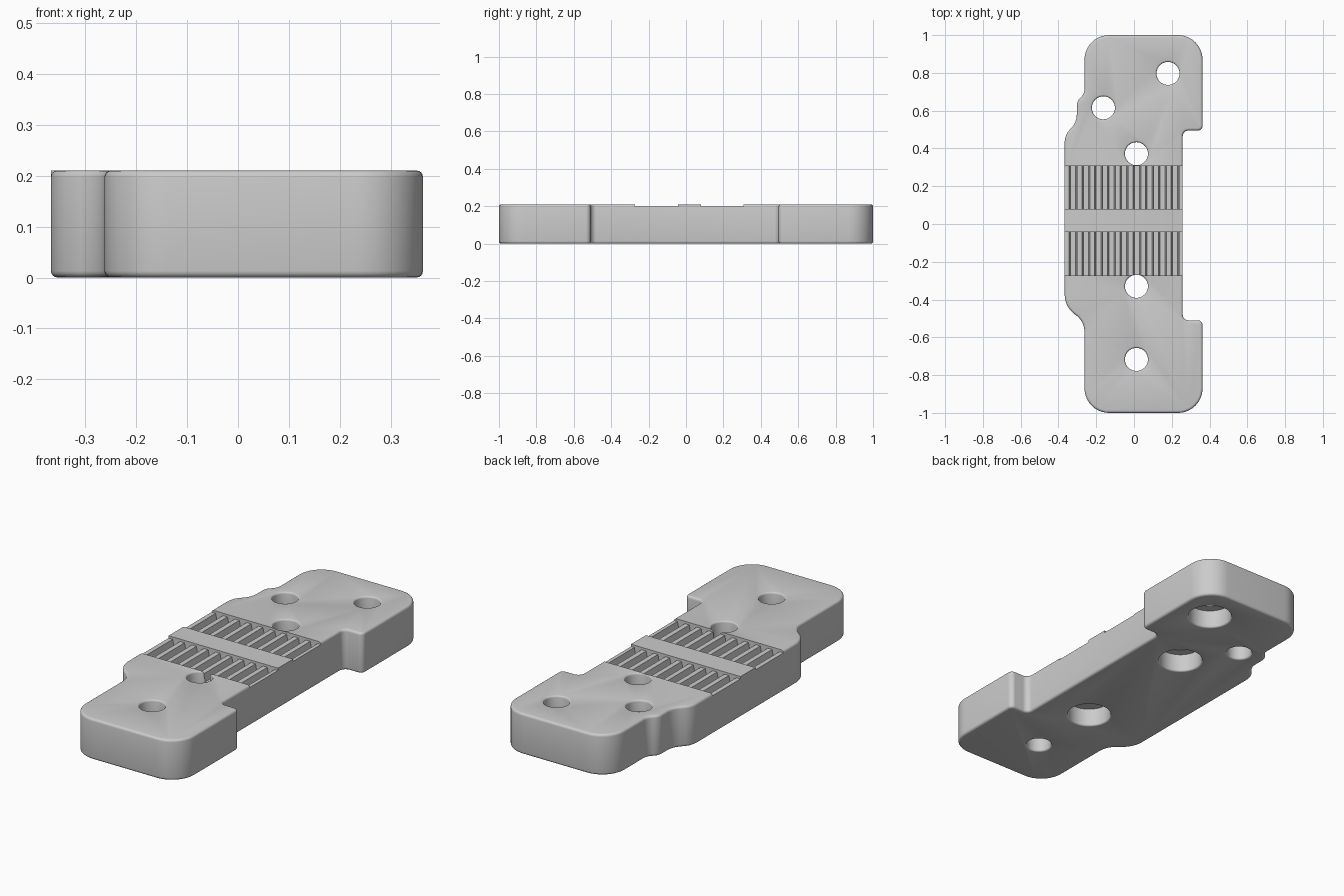
import bpy, bmesh, math
from mathutils import Vector

if "Cube" in bpy.data.objects:
    bpy.data.objects.remove(bpy.data.objects["Cube"], do_unlink=True)

HEIGHT = 0.21
EDGE = 0.013
LEFT, RIGHT = -0.367, 0.258

grey = bpy.data.materials.new("light grey")
grey.use_nodes = True
grey.diffuse_color = (0.6, 0.6, 0.6, 1)
grey.node_tree.nodes["Principled BSDF"].inputs["Base Color"].default_value = (0.6, 0.6, 0.6, 1)


def make_object(name, bm):
    bmesh.ops.recalc_face_normals(bm, faces=bm.faces[:])
    mesh = bpy.data.meshes.new(name)
    bm.to_mesh(mesh)
    bm.free()
    mesh.materials.append(grey)
    obj = bpy.data.objects.new(name, mesh)
    bpy.context.collection.objects.link(obj)
    return obj


def rounded(corners, steps=10):
    """Outline with each corner (x, y, radius) replaced by a tangent arc."""
    points = []
    for i, (x, y, r) in enumerate(corners):
        p = Vector((x, y))
        a = (Vector(corners[i - 1][:2]) - p).normalized()
        b = (Vector(corners[(i + 1) % len(corners)][:2]) - p).normalized()
        half = a.angle(b) / 2
        centre = p + (a + b).normalized() * (r / math.sin(half))
        start = p + a * (r / math.tan(half)) - centre
        end = p + b * (r / math.tan(half)) - centre
        sweep = start.angle_signed(end)
        for k in range(steps + 1):
            t = -sweep * k / steps
            c, s = math.cos(t), math.sin(t)
            points.append(centre + Vector((start.x * c - start.y * s,
                                           start.x * s + start.y * c)))
    return points


def prism(bm, points, direction):
    face = bm.faces.new([bm.verts.new(p) for p in points])
    extruded = bmesh.ops.extrude_face_region(bm, geom=[face])["geom"]
    bmesh.ops.translate(bm, vec=direction,
                        verts=[v for v in extruded if isinstance(v, bmesh.types.BMVert)])


def box(bm, x0, x1, y0, y1, z0, z1):
    prism(bm, [(x0, y0, z0), (x1, y0, z0), (x1, y1, z0), (x0, y1, z0)], (0, 0, z1 - z0))


def lathe(bm, x, y, profile, sides=40):
    """Closed turned solid from (radius, z) rings."""
    rings = []
    for r, z in profile:
        rings.append([bm.verts.new((x + r * math.cos(math.tau * k / sides),
                                    y + r * math.sin(math.tau * k / sides), z))
                      for k in range(sides)])
    for low, high in zip(rings, rings[1:]):
        for k in range(sides):
            n = (k + 1) % sides
            bm.faces.new((low[k], low[n], high[n], high[k]))
    bm.faces.new(rings[0])
    bm.faces.new(rings[-1])


def cut(target, cutter):
    cutter.hide_render = True
    mod = target.modifiers.new("cut", 'BOOLEAN')
    mod.operation = 'DIFFERENCE'
    mod.solver = 'EXACT'
    mod.object = cutter
    bpy.context.view_layer.objects.active = target
    bpy.ops.object.modifier_apply(modifier=mod.name)
    bpy.data.objects.remove(cutter, do_unlink=True)


# Plate body with stepped outline and softened rims
outline = rounded([
    (0.363, 1, 0.13), (-0.262, 1, 0.13),
    (-0.262, 0.69, 0.06), (-0.303, 0.65, 0.06),
    (-0.303, 0.54, 0.1), (LEFT, 0.47, 0.1),
    (LEFT, -0.44, 0.13), (-0.262, -0.515, 0.11),
    (-0.262, -1, 0.13), (0.363, -1, 0.13),
    (0.363, -0.51, 0.025), (RIGHT, -0.51, 0.03),
    (RIGHT, 0.495, 0.03), (0.363, 0.495, 0.025)])
bm = bmesh.new()
prism(bm, [(p.x, p.y, 0) for p in outline], (0, 0, HEIGHT))
rims = [e for e in bm.edges if abs(e.verts[0].co.z - e.verts[1].co.z) < 0.001]
bmesh.ops.bevel(bm, geom=rims, offset=EDGE, segments=4, profile=0.5, affect='EDGES')
plate = make_object("mounting_plate", bm)

# Bolt holes with rounded lips, some counterbored from below
LIP, BORE, HEAD, DEPTH = 0.009, 0.061, 0.106, 0.095
curve = [(LIP * (1 - math.cos(a)), LIP * (1 - math.sin(a)))
         for a in (0, math.pi / 6, math.pi / 3, math.pi / 2)]
bm = bmesh.new()
for x, y, counterbored in [(0.18, 0.797, True), (-0.162, 0.615, False),
                           (0.013, 0.372, True), (0.013, -0.33, True),
                           (0.013, -0.717, False)]:
    r = HEAD if counterbored else BORE
    profile = [(r + LIP, -0.05)] + [(r + o, d) for o, d in reversed(curve)]
    if counterbored:
        profile += [(HEAD, DEPTH), (BORE, DEPTH)]
    profile += [(BORE + o, HEIGHT - d) for o, d in curve]
    profile.append((BORE + LIP, HEIGHT + 0.05))
    lathe(bm, x, y, profile)
cut(plate, make_object("hole_cutter", bm))

# Two shallow belt pockets, each with a row of tapered tooth slots
FLOOR, PITCH, COUNT = 0.198, 0.0675, 9
pockets = [(-0.272, -0.042), (0.08, 0.308)]
bm = bmesh.new()
for y0, y1 in pockets:
    box(bm, LEFT - 0.1, RIGHT + 0.1, y0, y1, FLOOR, HEIGHT + 0.1)
cut(plate, make_object("pocket_cutter", bm))
bm = bmesh.new()
for y0, y1 in pockets:
    for i in range(COUNT):
        x = LEFT + 0.045 + PITCH * i
        prism(bm, [(x - 0.022, y0, FLOOR + 0.005), (x - 0.013, y0, FLOOR - 0.04),
                   (x + 0.013, y0, FLOOR - 0.04), (x + 0.022, y0, FLOOR + 0.005)],
              (0, y1 - y0, 0))
cut(plate, make_object("slot_cutter", bm))

# Square-edged rib between the pockets
bm = bmesh.new()
box(bm, LEFT, RIGHT, pockets[0][1], pockets[1][0], FLOOR - 0.03, HEIGHT)
rib = make_object("belt_divider", bm)

bpy.ops.object.select_all(action='DESELECT')
plate.select_set(True)
bpy.context.view_layer.objects.active = plate
bpy.ops.object.shade_smooth_by_angle(angle=math.radians(35))
